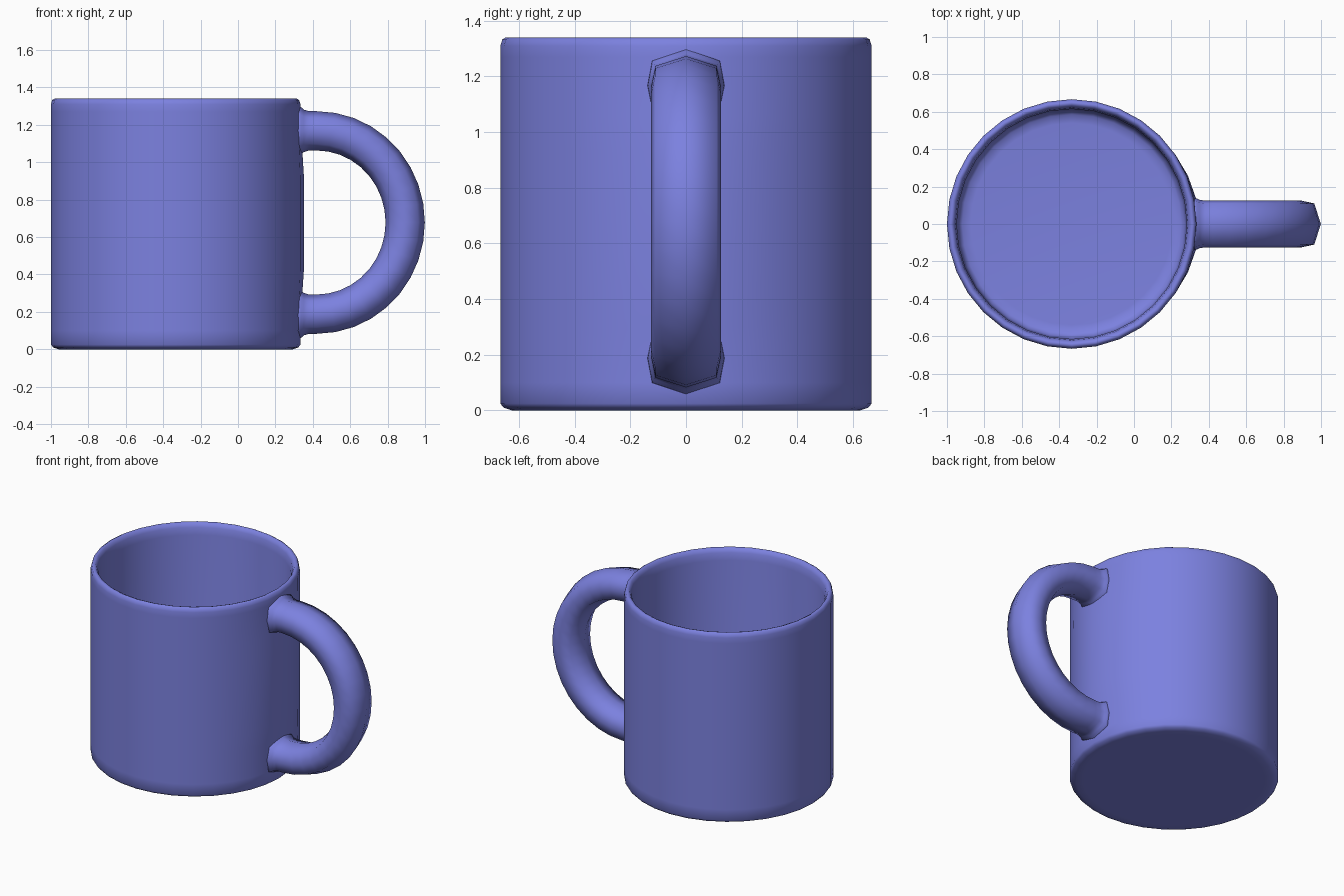
import bpy, bmesh, math

if "Cube" in bpy.data.objects:
    bpy.data.objects.remove(bpy.data.objects["Cube"])

CX, SIDES = -0.333, 32

mat = bpy.data.materials.new("periwinkle_glaze")
mat.diffuse_color = (0.2, 0.22, 0.74, 1)
mat.use_nodes = True
mat.node_tree.nodes["Principled BSDF"].inputs["Base Color"].default_value = mat.diffuse_color


def loft(name, rings):
    """Skin a list of closed rings and cap both ends."""
    bm = bmesh.new()
    loops = [[bm.verts.new(p) for p in ring] for ring in rings]
    n = len(loops[0])
    for a, b in zip(loops, loops[1:]):
        for i in range(n):
            j = (i + 1) % n
            bm.faces.new((a[i], a[j], b[j], b[i]))
    bm.faces.new(loops[0])
    bm.faces.new(loops[-1])
    bmesh.ops.recalc_face_normals(bm, faces=bm.faces)
    for f in bm.faces:
        f.smooth = True
    me = bpy.data.meshes.new(name)
    bm.to_mesh(me)
    bm.free()
    me.materials.append(mat)
    ob = bpy.data.objects.new(name, me)
    bpy.context.collection.objects.link(ob)
    return ob


# Cup: (radius, height, outward bulge beside the handle), outside then inside
profile = [(0.58, 0, 0), (0.625, 0, 0), (0.655, 0.01, 0), (0.667, 0.025, 0),
           (0.667, 0.10, 0), (0.667, 0.30, .01), (0.667, 0.42, .018), (0.667, 0.93, .018),
           (0.667, 1.06, .01), (0.667, 1.27, 0), (0.667, 1.31, 0), (0.66, 1.333, 0),
           (0.648, 1.34, 0), (0.634, 1.335, 0), (0.622, 1.31, 0), (0.615, 1.26, 0),
           (0.612, 0.12, 0), (0.605, 0.08, 0), (0.585, 0.06, 0), (0.54, 0.055, 0)]
rings = []
for r, z, bulge in profile:
    ring = []
    for i in range(SIDES):
        a = 2 * math.pi * i / SIDES
        rr = r + bulge * max(0, 1 - min(i, SIDES - i) / 3)
        ring.append((CX + rr * math.cos(a), rr * math.sin(a), z))
    rings.append(ring)
loft("cup", rings)

# Handle: half-ellipse sweep with flared ends set into the cup wall
section = [(0, 0.105), (0.11, 0.07), (0.125, 0), (0.11, -0.07),
           (0, -0.105), (-0.11, -0.07), (-0.125, 0), (-0.11, 0.07)]
HX, HZ, RX, RZ = 0.42, 0.678, 0.474, 0.49
flare = [(0.31, 1.3), (0.336, 1.22), (0.352, 1.08), (0.38, 1.0)]
path = [(x, HZ + RZ, 0, 1, s) for x, s in flare]
STEPS = 18
for k in range(STEPS + 1):
    t = math.pi / 2 - math.pi * k / STEPS
    nx, nz = math.cos(t) / RX, math.sin(t) / RZ
    d = math.hypot(nx, nz)
    path.append((HX + RX * math.cos(t), HZ + RZ * math.sin(t), nx / d, nz / d, 1))
path += [(x, HZ - RZ, 0, -1, s) for x, s in reversed(flare)]
loft("handle", [[(x + v * s * nx, u * (1 + (s - 1) * 0.4), z + v * s * nz)
                 for u, v in section] for x, z, nx, nz, s in path])
